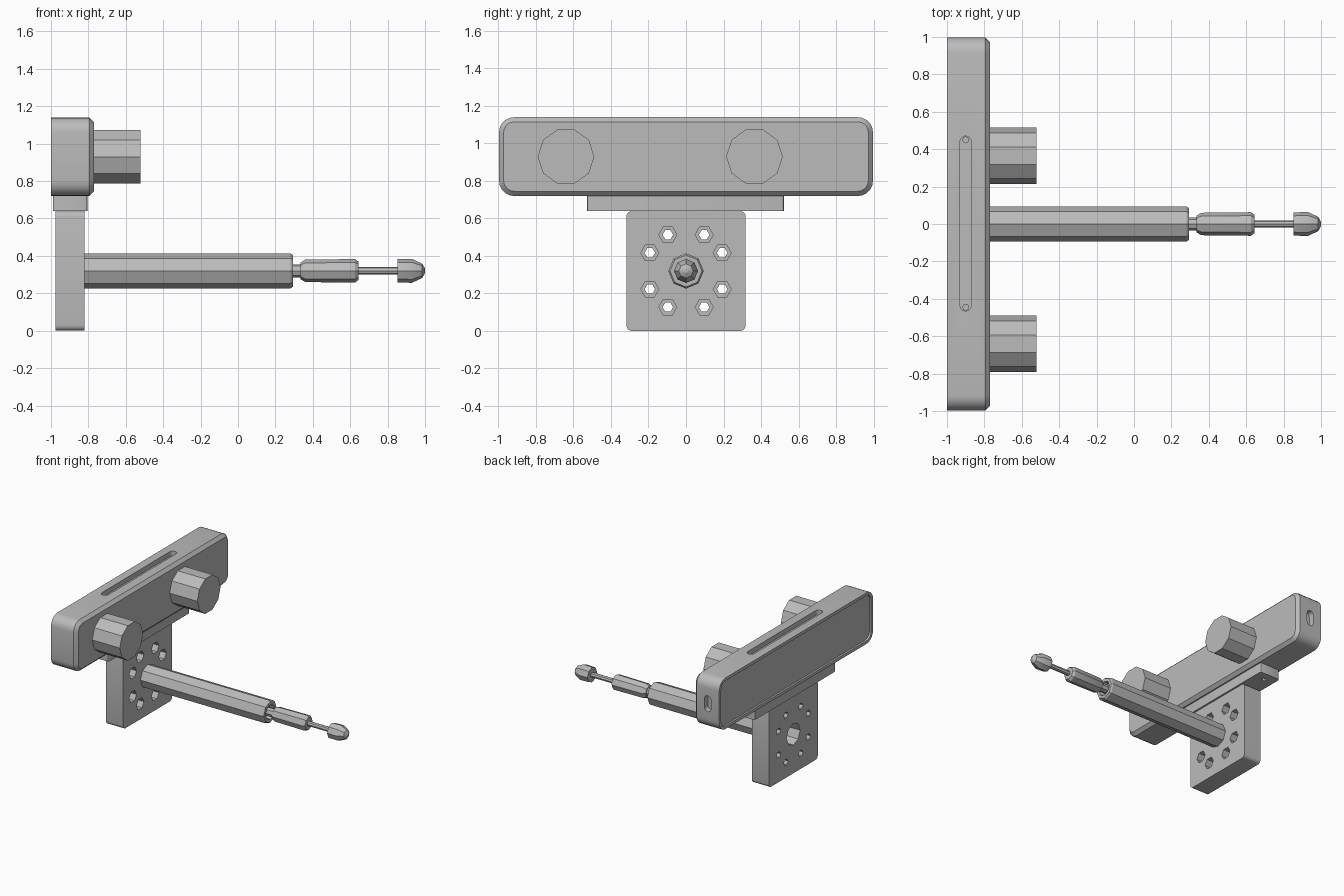
import bpy, bmesh, math

cube = bpy.data.objects.get("Cube")
if cube:
    bpy.data.objects.remove(cube, do_unlink=True)

grey = bpy.data.materials.new("plain grey")
grey.use_nodes = True
colour = (0.5, 0.5, 0.5, 1)
grey.diffuse_color = colour
grey.node_tree.nodes["Principled BSDF"].inputs["Base Color"].default_value = colour


def place(axis, t, u, v):
    """Put a flat point (u, v) at distance t along the axis."""
    return {"x": (t, u, v), "y": (u, t, v), "z": (u, v, t)}[axis]


def polygon(cu, cv, r, sides, turn=0.0):
    return [(cu + r * math.cos(turn + math.tau * i / sides),
             cv + r * math.sin(turn + math.tau * i / sides)) for i in range(sides)]


def rounded(u0, u1, v0, v1, r, steps=5):
    """Rounded rectangle outline."""
    points = []
    corners = [(u1 - r, v1 - r), (u0 + r, v1 - r), (u0 + r, v0 + r), (u1 - r, v0 + r)]
    for k, (cu, cv) in enumerate(corners):
        for i in range(steps + 1):
            a = math.pi / 2 * (k + i / steps)
            points.append((cu + r * math.cos(a), cv + r * math.sin(a)))
    return points


def loft(name, axis, sections):
    """Skin a row of (distance, outline) sections and cap both ends."""
    bm = bmesh.new()
    rings = [[bm.verts.new(place(axis, t, u, v)) for u, v in outline]
             for t, outline in sections]
    for a, b in zip(rings, rings[1:]):
        for i in range(len(a)):
            j = (i + 1) % len(a)
            bm.faces.new((a[i], a[j], b[j], b[i]))
    bm.faces.new(rings[0])
    bm.faces.new(rings[-1])
    bmesh.ops.recalc_face_normals(bm, faces=bm.faces)
    mesh = bpy.data.meshes.new(name)
    bm.to_mesh(mesh)
    bm.free()
    obj = bpy.data.objects.new(name, mesh)
    bpy.context.collection.objects.link(obj)
    mesh.materials.append(grey)
    return obj


def prism(name, axis, t0, t1, outline):
    return loft(name, axis, [(t0, outline), (t1, outline)])


def turned(name, profile, sides, turn=0.0):
    """Faceted spindle along x, centred on the arm axis."""
    return loft(name, "x", [(x, polygon(0, ARM_Z, r, sides, turn)) for x, r in profile])


def activate(obj):
    bpy.ops.object.select_all(action="DESELECT")
    obj.select_set(True)
    bpy.context.view_layer.objects.active = obj


def carve(obj, cutters):
    activate(obj)
    for cutter in cutters:
        cutter.hide_render = True
        mod = obj.modifiers.new("cut", "BOOLEAN")
        mod.operation, mod.solver, mod.object = "DIFFERENCE", "EXACT", cutter
        bpy.ops.object.modifier_apply(modifier=mod.name)
        bpy.data.objects.remove(cutter, do_unlink=True)


ARM_Z = 0.32
parts = []

# Long housing with a chamfered front edge
full = rounded(-0.997, 0.997, 0.72, 1.14, 0.08)
inner = rounded(-0.972, 0.972, 0.745, 1.115, 0.055)
housing = loft("housing", "x", [(-1, full), (-0.795, full), (-0.77, inner)])
cuts = [prism("back_recess", "x", -1.1, -0.985, inner),
        prism("top_slot", "z", 1.10, 1.3, rounded(-0.93, -0.87, -0.465, 0.47, 0.03)),
        prism("end_slot", "y", 0.95, 1.2, rounded(-0.925, -0.865, 0.865, 0.995, 0.03))]
for y in (-0.445, 0.45):
    cuts.append(prism("slot_hole", "z", 1.03, 1.2, polygon(-0.9, y, 0.016, 8)))
carve(housing, cuts)
parts.append(housing)

# Pair of ten-sided knobs
for side, y in (("left", 0.365), ("right", -0.64)):
    parts.append(prism(side + "_knob", "x", -0.78, -0.52, polygon(y, 0.93, 0.151, 10)))

# Bracket under the housing
bracket = prism("bracket", "z", 0.64, 0.73, rounded(-0.99, -0.805, -0.527, 0.523, 0.015, 3))
carve(bracket, [prism("screw_hole", "z", 0.6, 0.69, polygon(-0.9, y, 0.02, 8))
                for y in (-0.45, 0.45)])
parts.append(bracket)

# Mounting plate with a ring of hexagonal holes
plate = prism("mounting_plate", "x", -0.975, -0.82, rounded(-0.318, 0.318, 0, 0.64, 0.03, 4))
cuts = [prism("centre_hole", "x", -1.1, -0.85, polygon(0, ARM_Z, 0.088, 8))]
for a, b in ((0.097, 0.193), (0.193, 0.097)):
    for sy in (-1, 1):
        for sz in (-1, 1):
            y, z = sy * a, ARM_Z + sz * b
            cuts.append(prism("bolt_hole", "x", -1.1, -0.7, polygon(y, z, 0.028, 6)))
            cuts.append(prism("bolt_seat", "x", -0.89, -0.7, polygon(y, z, 0.048, 6)))
carve(plate, cuts)
parts.append(plate)

# Octagonal arm with a hollow end
parts.append(turned("arm", [(-0.83, 0.094), (0.28, 0.094), (0.293, 0.085),
                            (0.293, 0.06), (0.25, 0.055)], 8))

# Slim tool on the end of the arm
parts.append(turned("tool_neck", [(0.24, 0.035), (0.34, 0.035)], 8))
parts.append(turned("tool_body", [(0.335, 0.045), (0.36, 0.06), (0.625, 0.063),
                                  (0.643, 0.05)], 8))
parts.append(turned("tool_shaft", [(0.63, 0.02), (0.86, 0.02)], 8))
parts.append(turned("tool_tip", [(0.852, 0.062), (0.93, 0.064), (0.985, 0.038),
                                 (1.0, 0.012)], 8))

# Soft rounded corners, crisp facets elsewhere
for part in parts:
    activate(part)
    bpy.ops.object.shade_smooth_by_angle(angle=math.radians(30))
